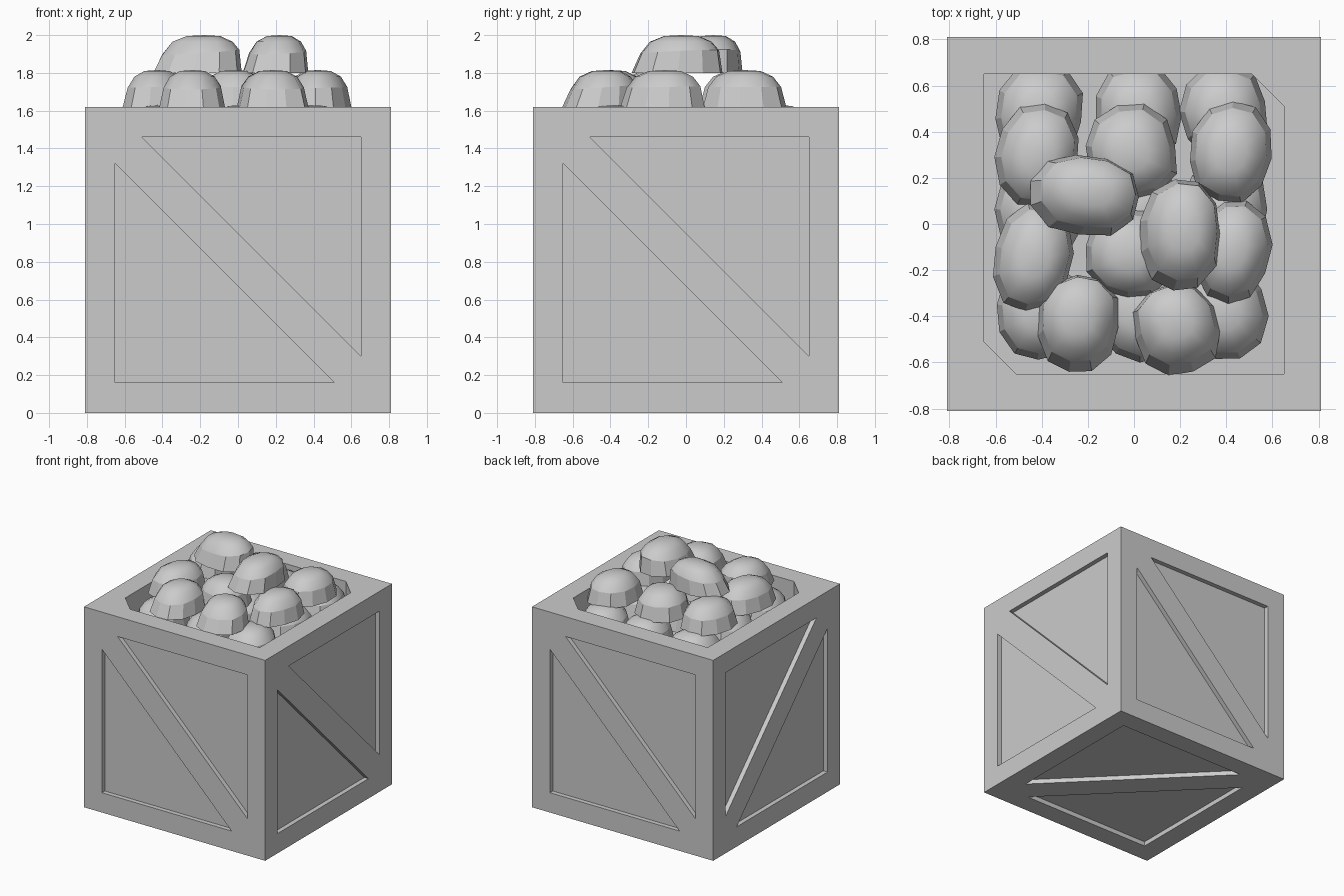
import bpy, bmesh, math, random
from mathutils import Vector

if "Cube" in bpy.data.objects:
    bpy.data.objects.remove(bpy.data.objects["Cube"])

random.seed(4)
H = 0.81            # half the crate size
A, B = 0.65, 0.51   # panel corner and where the diagonal brace starts


def to_object(bm, name):
    bmesh.ops.recalc_face_normals(bm, faces=bm.faces)
    mesh = bpy.data.meshes.new(name)
    bm.to_mesh(mesh)
    bm.free()
    ob = bpy.data.objects.new(name, mesh)
    bpy.context.collection.objects.link(ob)
    return ob


def prism(bm, pts, place, depth):
    """Prism from a 2D outline; place(u, v, w) maps face coordinates to space."""
    rings = [[bm.verts.new(place(u, v, w)) for u, v in pts] for w in (H + 0.1, H - depth)]
    n = len(pts)
    for ring in rings:
        bm.faces.new(ring)
    for i in range(n):
        j = (i + 1) % n
        bm.faces.new((rings[0][i], rings[0][j], rings[1][j], rings[1][i]))


# Crate body
bm = bmesh.new()
bmesh.ops.create_cube(bm, size=2 * H)
bmesh.ops.translate(bm, verts=bm.verts, vec=(0, 0, H))
crate = to_object(bm, "crate")

# Triangular panel recesses on the sides and bottom, hexagonal opening on top
placements = [
    lambda u, v, w: Vector((u, -w, v + H)),    # front
    lambda u, v, w: Vector((w, u, v + H)),     # right
    lambda u, v, w: Vector((-u, w, v + H)),    # back
    lambda u, v, w: Vector((-w, u, v + H)),    # left, mirror of right
    lambda u, v, w: Vector((u, v, H - w)),     # bottom
]
triangle = [(A, A), (-B, A), (A, -B)]
bm = bmesh.new()
for place in placements:
    for s in (1, -1):
        prism(bm, [(s * u, s * v) for u, v in triangle], place, 0.037)
opening = [(-A, A), (-A, -B), (-B, -A), (A, -A), (A, B), (B, A)]
prism(bm, opening, lambda u, v, w: Vector((u, v, H + w)), 0.23)
cutter = to_object(bm, "recess_cutter")
cutter.hide_render = True

mod = crate.modifiers.new("recesses", 'BOOLEAN')
mod.operation = 'DIFFERENCE'
mod.solver = 'EXACT'
mod.object = cutter
bpy.context.view_layer.objects.active = crate
bpy.ops.object.modifier_apply(modifier=mod.name)
bpy.data.objects.remove(cutter)


def lump(name, cx, cy, rx, ry, rot, z, ox=0.0, oy=0.0):
    """Flat-bottomed lump: faceted skirt with a smooth dome leaning by (ox, oy)."""
    n = 11
    profile = [(0, 1.0), (0.11, 0.87), (0.165, 0.68), (0.195, 0.38)]
    start = random.random()
    radii = [random.uniform(0.97, 1.05) for _ in range(n)]
    ca, sa = math.cos(math.radians(rot)), math.sin(math.radians(rot))
    bm = bmesh.new()
    rings = []
    for h, r in profile:
        ring = []
        lean = h / 0.2
        for i in range(n):
            t = math.tau * (i + start) / n
            c, s = math.cos(t), math.sin(t)
            k = r * radii[i] / (abs(c) ** 2.4 + abs(s) ** 2.4) ** (1 / 2.4)
            x, y = rx * k * c, ry * k * s
            # the skirt is lower on the side away from the lean
            dz = 0.5 * (x * ox + y * oy) / 0.05 * 0.2 if h == 0.11 else 0
            ring.append(bm.verts.new((cx + x * ca - y * sa + ox * lean,
                                      cy + x * sa + y * ca + oy * lean, z + h + dz)))
        rings.append(ring)
    bm.faces.new(rings[0])
    for a, b in zip(rings, rings[1:]):
        for i in range(n):
            j = (i + 1) % n
            f = bm.faces.new((a[i], a[j], b[j], b[i]))
            f.smooth = a is not rings[0]
    tip = bm.verts.new((cx + ox, cy + oy, z + 0.2))
    for i in range(n):
        bm.faces.new((rings[-1][i], rings[-1][(i + 1) % n], tip)).smooth = True
    for e in bm.edges:
        if any(not f.smooth for f in e.link_faces):
            e.smooth = False
    return to_object(bm, name)


# Top layer of lumps
T, M, L = 1.80, 1.615, 1.43
lump("lump_top_left", -0.21, 0.125, 0.235, 0.175, -8, T, 0.03, 0.02)
lump("lump_top_right", 0.20, -0.05, 0.175, 0.235, -5, T, 0.02, 0.025)

# Middle layer: x, y, radii, turn, lean
middle = [
    (-0.42, 0.30, 0.18, 0.22, -12, 0.01, 0),
    (-0.01, 0.31, 0.195, 0.205, 12, 0, 0),
    (0.42, 0.31, 0.175, 0.22, -10, 0, 0),
    (-0.44, -0.145, 0.17, 0.23, -10, 0.01, 0),
    (-0.02, -0.13, 0.185, 0.19, 0, 0, 0),
    (0.425, -0.12, 0.165, 0.22, -8, 0, 0.01),
    (-0.24, -0.435, 0.175, 0.215, -6, 0, 0.035),
    (0.185, -0.455, 0.185, 0.195, 8, 0, 0.035),
]
for i, (x, y, rx, ry, rot, ox, oy) in enumerate(middle):
    lump(f"lump_middle_{i + 1}", x, y, rx, ry, rot, M, ox, oy)

# Bottom layer, a loose grid tucked under the rim
for i, x in enumerate((-0.41, 0.02, 0.39)):
    for j, y in enumerate((-0.38, 0.05, 0.48)):
        lump(f"lump_bottom_{i}_{j}", x, y, 0.185, 0.21, random.uniform(-12, 12), L)
